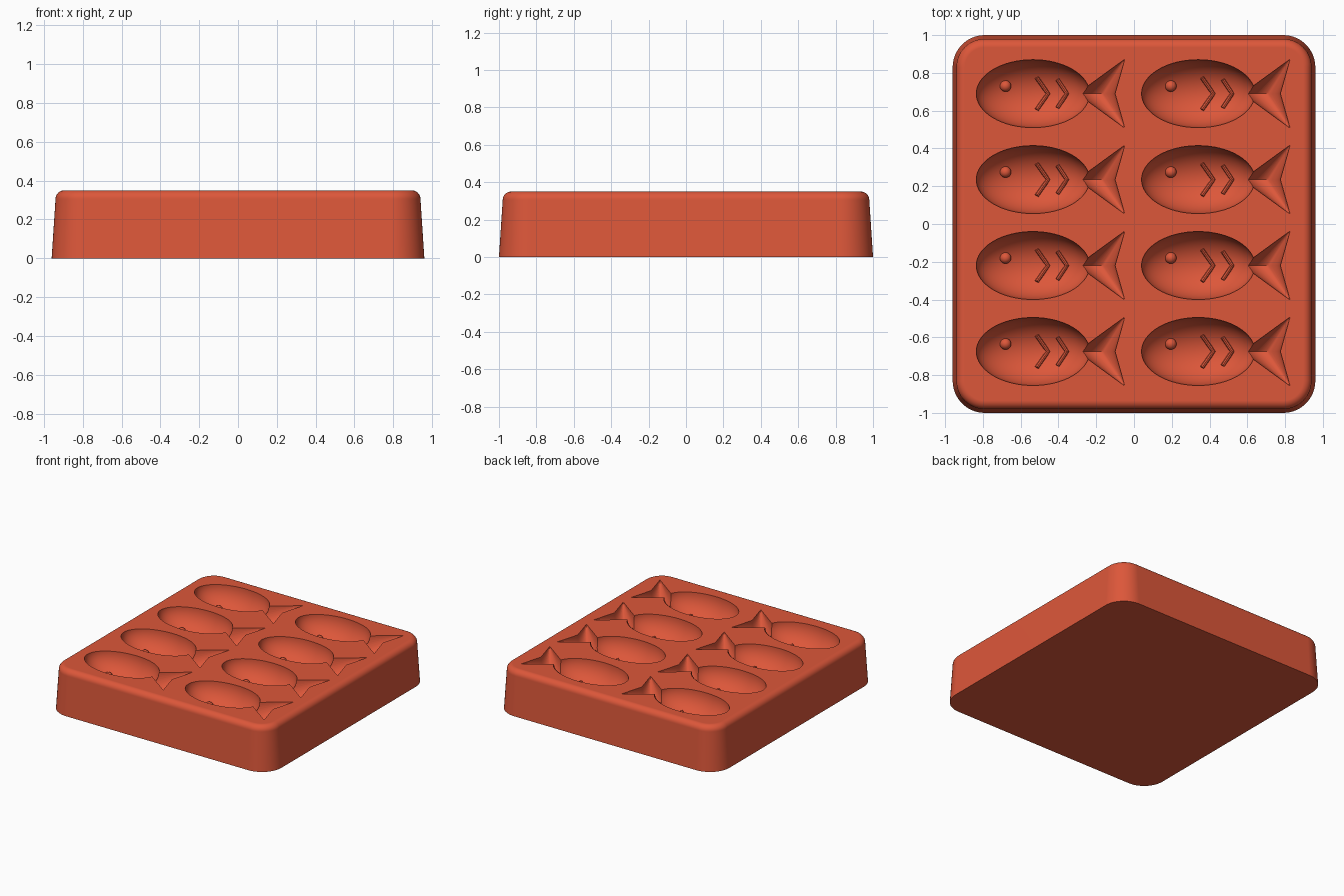
import bpy, bmesh
from math import sin, cos, pi, radians, sqrt
from mathutils import Matrix, Vector

cube = bpy.data.objects.get("Cube")
if cube:
    bpy.data.objects.remove(cube, do_unlink=True)

HX, HY, TOP = 0.96, 1.0, 0.35            # tray half sizes and height
RX, RY, DEPTH = 0.30, 0.18, 0.18         # fish body half sizes and depth
CENTRES = [Vector((x, 0.69 - 0.455 * row, TOP))
           for row in range(4) for x in (-0.535, 0.34)]

red = bpy.data.materials.new("coral red")
red.use_nodes = True
red.diffuse_color = (0.72, 0.095, 0.042, 1)
red.node_tree.nodes["Principled BSDF"].inputs["Base Color"].default_value = red.diffuse_color


def make_object(name, bm):
    bmesh.ops.recalc_face_normals(bm, faces=bm.faces)
    mesh = bpy.data.meshes.new(name)
    bm.to_mesh(mesh)
    bm.free()
    mesh.materials.append(red)
    obj = bpy.data.objects.new(name, mesh)
    bpy.context.collection.objects.link(obj)
    return obj


def loft(bm, rings, close=True):
    """Bridge equal rings of points; cap both ends."""
    rows = [[bm.verts.new(p) for p in ring] for ring in rings]
    for a, b in zip(rows, rows[1:]):
        n = len(a)
        for i in range(n):
            j = (i + 1) % n
            bm.faces.new((a[i], a[j], b[j], b[i]))
    bm.faces.new(rows[0])
    bm.faces.new(rows[-1])


def select_only(obj):
    bpy.ops.object.select_all(action="DESELECT")
    obj.select_set(True)
    bpy.context.view_layer.objects.active = obj


def rounded_ring(inset, z, steps=14):
    r = 0.17 - inset
    ring = []
    for k, (sx, sy) in enumerate(((1, 1), (-1, 1), (-1, -1), (1, -1))):
        for i in range(steps + 1):
            a = pi / 2 * (k + i / steps)
            ring.append((sx * (HX - 0.17) + r * cos(a), sy * (HY - 0.17) + r * sin(a), z))
    return ring


def floor_point(x, y, lift=0.0):
    """Point on the bowl floor, relative to the fish centre."""
    return Vector((x, y, lift - DEPTH * sqrt(1 - (x / RX) ** 2 - (y / RY) ** 2)))


# Tapered tray with a rounded top rim
bm = bmesh.new()
edge = 0.045
rings = [rounded_ring(0, 0)]
for i in range(9):
    a = pi / 2 * i / 8
    rings.append(rounded_ring(0.02 + edge * (1 - cos(a)), TOP - edge + edge * sin(a)))
loft(bm, rings)
tray = make_object("tray", bm)

# Fish body cutters
bm = bmesh.new()
for c in CENTRES:
    bmesh.ops.create_uvsphere(
        bm, u_segments=64, v_segments=32, radius=1,
        matrix=Matrix.Translation(c) @ Matrix.Diagonal((RX, RY, DEPTH, 1))
        @ Matrix.Rotation(radians(90), 4, "Y") @ Matrix.Rotation(pi / 64, 4, "Z"))
body_cutter = make_object("body_cutter", bm)

# Tail cutters: a spindle from one fin tip through the root to the other
bm = bmesh.new()
for c in CENTRES:
    rings = []
    for x, y, rx, rz in ((0.484, -0.18, 0.002, 0.002), (0.335, 0, 0.10, 0.12),
                         (0.484, 0.18, 0.002, 0.002)):
        rings.append([c + Vector((x + rx * cos(a), y, rz * sin(a)))
                      for a in (2 * pi * (i + 0.5) / 40 for i in range(40))])
    loft(bm, rings)
tail_cutter = make_object("tail_cutter", bm)

for cutter in (body_cutter, tail_cutter):
    cutter.hide_render = True
    mod = tray.modifiers.new("cut", "BOOLEAN")
    mod.operation, mod.solver, mod.object = "DIFFERENCE", "EXACT", cutter
    select_only(tray)
    bpy.ops.object.modifier_apply(modifier=mod.name)
    bpy.data.objects.remove(cutter, do_unlink=True)

select_only(tray)
bpy.ops.object.shade_smooth_by_angle(angle=radians(35))
tray.modifiers.new("even shading", "WEIGHTED_NORMAL").keep_sharp = True

# Raised eyes
bm = bmesh.new()
for c in CENTRES:
    bmesh.ops.create_uvsphere(bm, u_segments=20, v_segments=12, radius=0.03,
                              matrix=Matrix.Translation(c + floor_point(-0.145, 0.04, 0.008)))
eyes = make_object("eyes", bm)
select_only(eyes)
bpy.ops.object.shade_smooth()

# Raised chevron scales that follow the bowl floor
curve = bpy.data.curves.new("scales", "CURVE")
curve.dimensions = "3D"
curve.bevel_depth = 0.011
curve.bevel_resolution = 2
curve.use_fill_caps = True
for c in CENTRES:
    for tip_x, sweep, reach in ((0.08, 0.06, 0.085), (0.18, 0.05, 0.075)):
        spline = curve.splines.new("POLY")
        spline.points.add(8)
        for i, p in enumerate(spline.points):
            t = i / 4 - 1
            p.co = (*(c + floor_point(tip_x - sweep * abs(t), reach * t, 0.004)), 1)
curve.materials.append(red)
scales = bpy.data.objects.new("scales", curve)
bpy.context.collection.objects.link(scales)
select_only(scales)
bpy.ops.object.convert(target="MESH")
bpy.ops.object.shade_smooth_by_angle(angle=radians(40))
